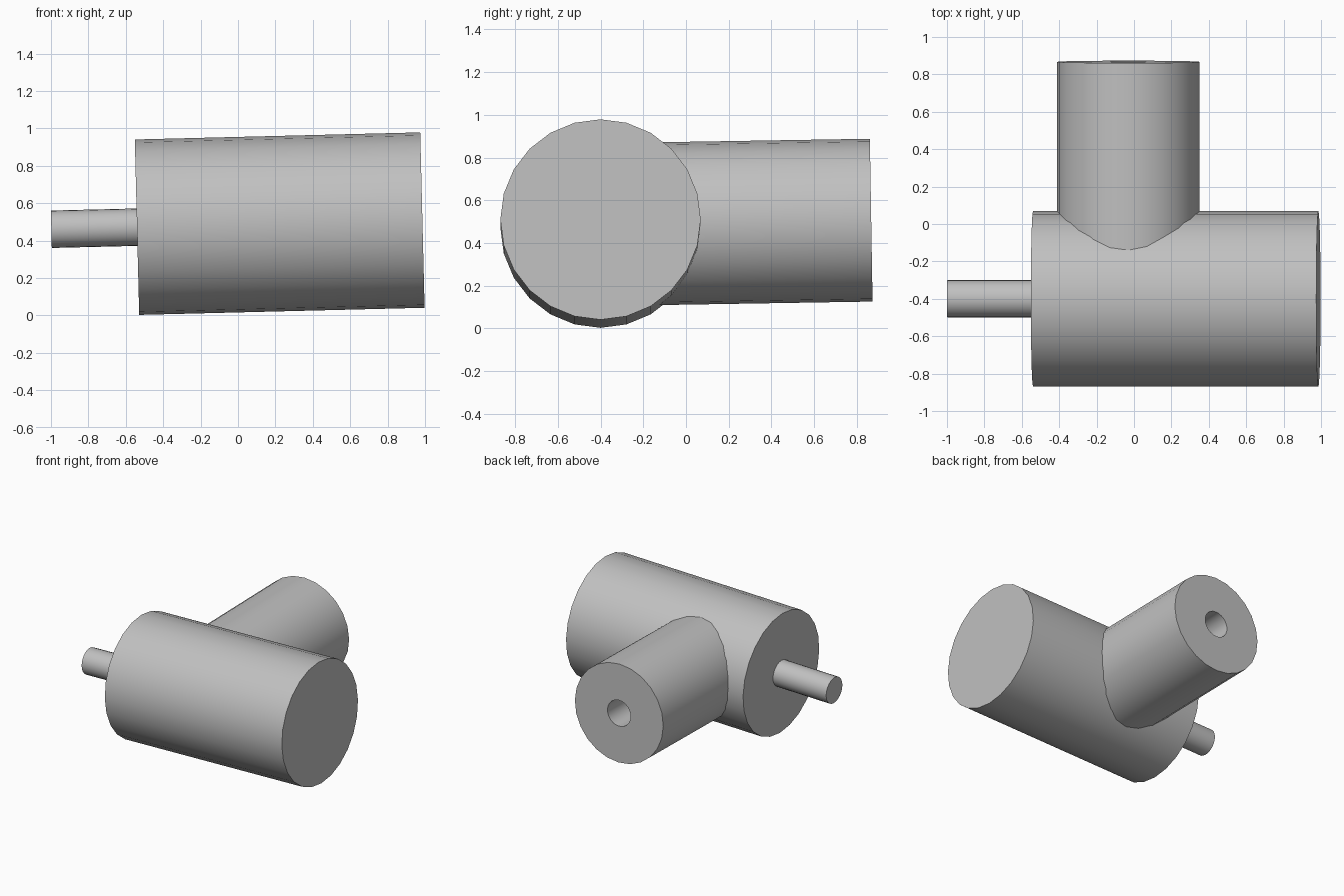
import bpy, bmesh, math
from mathutils import Vector

default = bpy.data.objects.get("Cube")
if default:
    bpy.data.objects.remove(default, do_unlink=True)

grey = bpy.data.materials.new("plain grey")
grey.use_nodes = True
colour = (0.53, 0.53, 0.53, 1)
grey.diffuse_color = colour
grey.node_tree.nodes["Principled BSDF"].inputs["Base Color"].default_value = colour


def turned_part(name, start, end, profile, sides=24):
    """Sweep (radius, distance back from end) points round the start-end axis."""
    start, end = Vector(start), Vector(end)
    axis = (end - start).normalized()
    up = (Vector((0, 0, 1)) - axis * axis.z).normalized()
    side = axis.cross(up)
    bm = bmesh.new()
    rings = []
    for radius, back in profile:
        ring = []
        for i in range(sides):
            a = math.tau * i / sides
            offset = (up * math.cos(a) + side * math.sin(a)) * radius
            ring.append(bm.verts.new(end - axis * back + offset))
        rings.append(ring)
    for a, b in zip(rings, rings[1:]):
        for i in range(sides):
            j = (i + 1) % sides
            bm.faces.new((a[i], a[j], b[j], b[i]))
    bm.faces.new(rings[0])
    bm.faces.new(rings[-1])
    bmesh.ops.recalc_face_normals(bm, faces=bm.faces)
    mesh = bpy.data.meshes.new(name)
    bm.to_mesh(mesh)
    bm.free()
    mesh.materials.append(grey)
    obj = bpy.data.objects.new(name, mesh)
    bpy.context.collection.objects.link(obj)
    bpy.ops.object.select_all(action="DESELECT")
    obj.select_set(True)
    bpy.context.view_layer.objects.active = obj
    bpy.ops.object.shade_smooth_by_angle(angle=math.radians(30))
    return obj


def rod(name, start, end, radius):
    length = (Vector(end) - Vector(start)).length
    return turned_part(name, start, end, [(radius, length), (radius, 0)])


# Main barrel, slightly tilted, with a thin shaft on its right end
left_end, right_end = (0.986, -0.4, 0.51), (-0.54, -0.4, 0.472)
rod("main_barrel", right_end, left_end, 0.469)
rod("shaft", (-0.5, -0.4, 0.473), (-0.998, -0.4, 0.461), 0.1)

# Side branch with a blind bore in its rear face
root, tip = (-0.03, -0.4, 0.486), (-0.03, 0.867, 0.507)
reach = (Vector(tip) - Vector(root)).length
turned_part("side_branch", root, tip,
            [(0.381, reach), (0.381, 0), (0.1, 0), (0.1, 0.5)])
